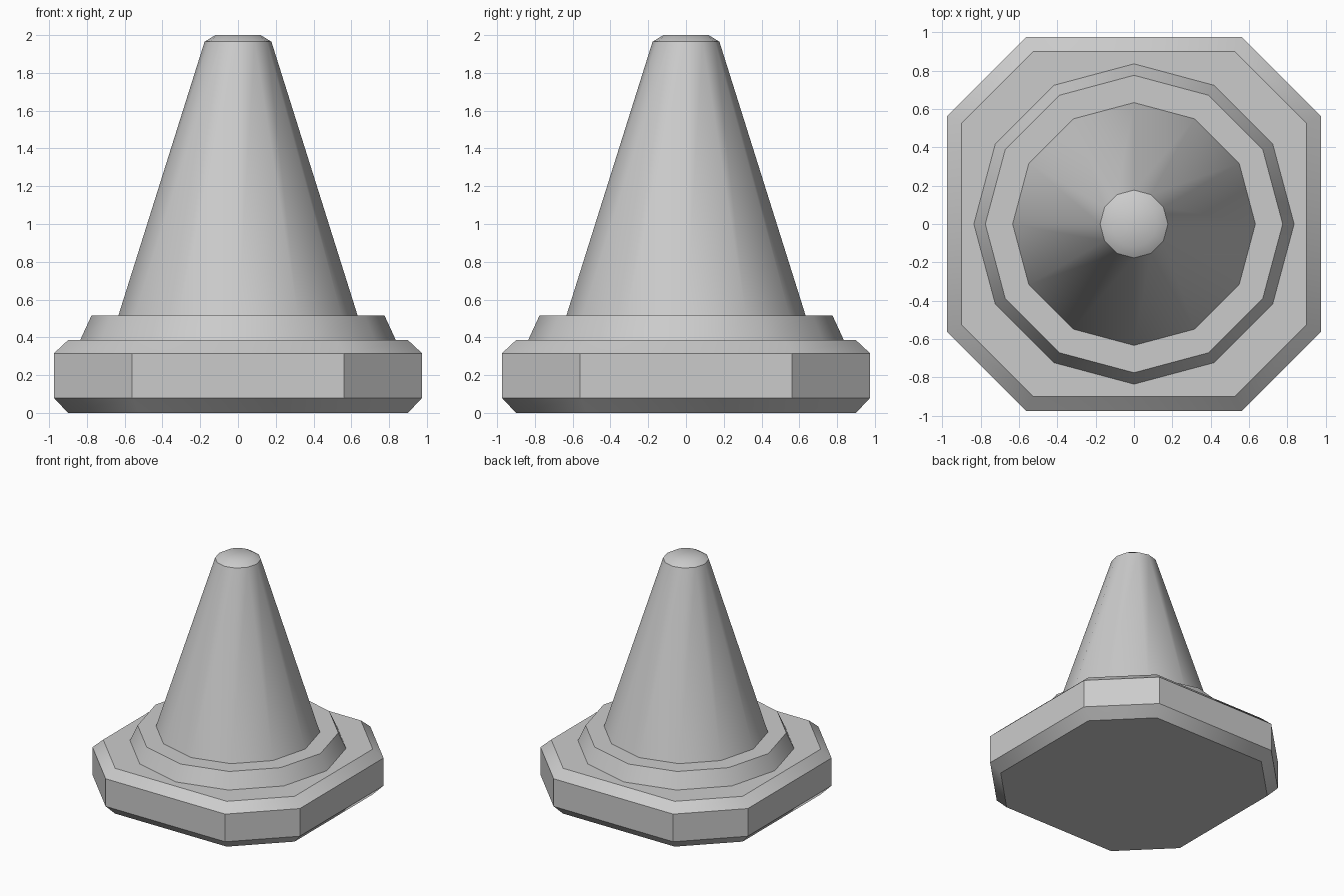
import bpy, bmesh, math

cube = bpy.data.objects.get("Cube")
if cube:
    bpy.data.objects.remove(cube, do_unlink=True)

grey = bpy.data.materials.new("plain grey")
grey.use_nodes = True
colour = (0.6, 0.6, 0.6, 1)
grey.diffuse_color = colour
grey.node_tree.nodes["Principled BSDF"].inputs["Base Color"].default_value = colour


def circle(radius, z, sides=12):
    """Ring with a corner on each axis."""
    step = math.tau / sides
    return [(radius * math.cos(i * step), radius * math.sin(i * step), z)
            for i in range(sides)]


def cut_square(half, corner, z):
    """Square ring with its corners cut off."""
    ring = []
    for a, b in ((half, -corner), (half, corner)):
        ring.append((a, b))
    points = []
    for turn in range(4):
        points += [(x, y, z) for x, y in ring]
        ring = [(-y, x) for x, y in ring]
    return points


def loft(name, rings):
    """Join matching rings into a closed solid."""
    bm = bmesh.new()
    loops = [[bm.verts.new(p) for p in ring] for ring in rings]
    for low, high in zip(loops, loops[1:]):
        for i in range(len(low)):
            j = (i + 1) % len(low)
            bm.faces.new((low[i], low[j], high[j], high[i]))
    bm.faces.new(loops[0][::-1])
    bm.faces.new(loops[-1])
    mesh = bpy.data.meshes.new(name)
    bm.to_mesh(mesh)
    bm.free()
    mesh.materials.append(grey)
    obj = bpy.data.objects.new(name, mesh)
    bpy.context.collection.objects.link(obj)
    bpy.ops.object.select_all(action="DESELECT")
    obj.select_set(True)
    bpy.context.view_layer.objects.active = obj
    bpy.ops.object.shade_smooth_by_angle(angle=math.radians(36))
    return obj


# Chamfered foot slab
loft("base", [cut_square(h, c, z) for h, c, z in
              ((0.9, 0.525, 0), (0.975, 0.562, 0.08),
               (0.975, 0.562, 0.315), (0.9, 0.525, 0.385))])

# Sloped step around the cone
loft("collar", [circle(0.838, 0.38), circle(0.776, 0.515)])

# Tapered body with a bevelled tip
loft("cone", [circle(0.635, 0.51), circle(0.177, 1.965), circle(0.12, 2)])
